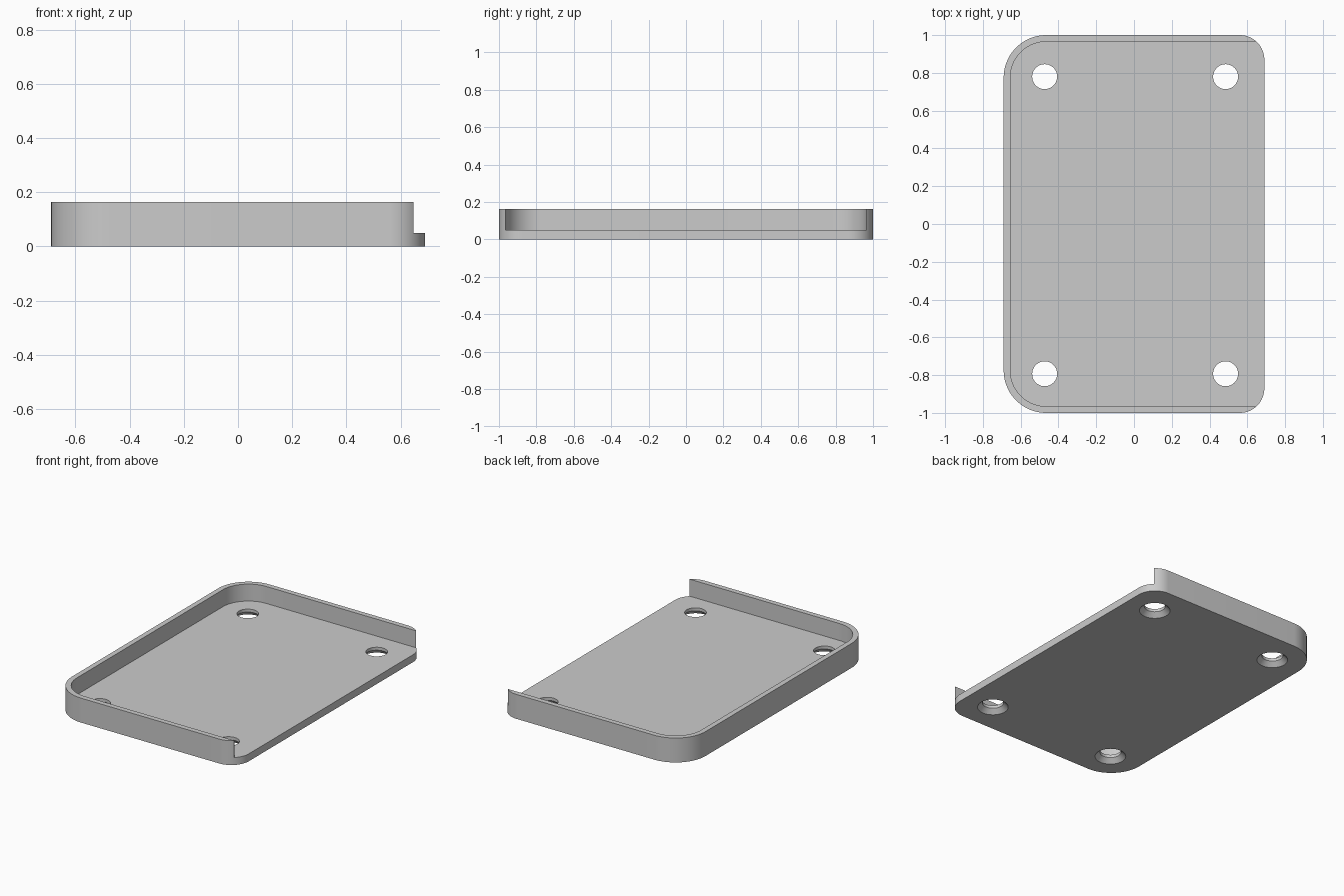
import bpy, bmesh, math

cube = bpy.data.objects.get("Cube")
if cube:
    bpy.data.objects.remove(cube, do_unlink=True)

HALF_X, HALF_Y, HEIGHT, FLOOR = 0.69, 1.0, 0.164, 0.05
WALL, OPEN_X = 0.035, 0.648
BIG_R, SMALL_R = 0.225, 0.13

grey = bpy.data.materials.new("plain grey")
grey.use_nodes = True
grey.diffuse_color = (0.6, 0.6, 0.6, 1)
grey.node_tree.nodes["Principled BSDF"].inputs["Base Color"].default_value = (0.6, 0.6, 0.6, 1)


def arc(cx, cy, r, start, steps=20):
    """Quarter circle, counter-clockwise from the start angle in degrees."""
    angles = [math.radians(start + 90 * i / steps) for i in range(steps + 1)]
    return [(cx + r * math.cos(a), cy + r * math.sin(a)) for a in angles]


def loft(name, rings):
    """Closed solid through a stack of matching rings of 3D points."""
    bm = bmesh.new()
    loops = [[bm.verts.new(p) for p in ring] for ring in rings]
    n = len(loops[0])
    for low, high in zip(loops, loops[1:]):
        for i in range(n):
            j = (i + 1) % n
            bm.faces.new((low[i], low[j], high[j], high[i]))
    bm.faces.new(loops[0][::-1])
    bm.faces.new(loops[-1])
    bmesh.ops.recalc_face_normals(bm, faces=bm.faces)
    mesh = bpy.data.meshes.new(name)
    bm.to_mesh(mesh)
    bm.free()
    mesh.materials.append(grey)
    obj = bpy.data.objects.new(name, mesh)
    bpy.context.collection.objects.link(obj)
    return obj


def prism(name, outline, z0, z1):
    return loft(name, [[(x, y, z) for x, y in outline] for z in (z0, z1)])


def left_corners(x, y, r):
    return arc(x + r, y - r, r, 90) + arc(x + r, r - y, r, 180)


# Tray block: wide corners at one end, tight corners at the open end
sx, sy = HALF_X - SMALL_R, HALF_Y - SMALL_R
outline = (left_corners(-HALF_X, HALF_Y, BIG_R)
           + arc(sx, -sy, SMALL_R, 270) + arc(sx, sy, SMALL_R, 0))
tray = prism("tray", outline, 0, HEIGHT)

# Pocket that leaves three walls and widens to clear the open end
in_y = HALF_Y - WALL
pocket = left_corners(WALL - HALF_X, in_y, BIG_R - WALL)
pocket += [(OPEN_X, -in_y), (OPEN_X, -1.1), (0.8, -1.1),
           (0.8, 1.1), (OPEN_X, 1.1), (OPEN_X, in_y)]
cutters = [prism("pocket_cutter", pocket, FLOOR, 0.3)]

# Screw holes, countersunk from below
for hx in (-0.473, 0.485):
    for hy in (-0.793, 0.78):
        rings = []
        for r, z in ((0.106, -0.01), (0.066, 0.03), (0.066, 0.1)):
            circle = [2 * math.pi * i / 48 for i in range(48)]
            rings.append([(hx + r * math.cos(a), hy + r * math.sin(a), z) for a in circle])
        cutters.append(loft("screw_hole_cutter", rings))

for cutter in cutters:
    cutter.hide_render = True
    mod = tray.modifiers.new(cutter.name, 'BOOLEAN')
    mod.operation = 'DIFFERENCE'
    mod.solver = 'EXACT'
    mod.object = cutter

# Bake the cuts and drop the cutters
bpy.context.view_layer.update()
graph = bpy.context.evaluated_depsgraph_get()
baked = bpy.data.meshes.new_from_object(tray.evaluated_get(graph))
tray.modifiers.clear()
tray.data = baked
for cutter in cutters:
    bpy.data.objects.remove(cutter, do_unlink=True)

# Smooth the rounded corners and holes, keep the rims sharp
for obj in bpy.context.selected_objects:
    obj.select_set(False)
tray.select_set(True)
bpy.context.view_layer.objects.active = tray
bpy.ops.object.shade_smooth_by_angle(angle=math.radians(30))
